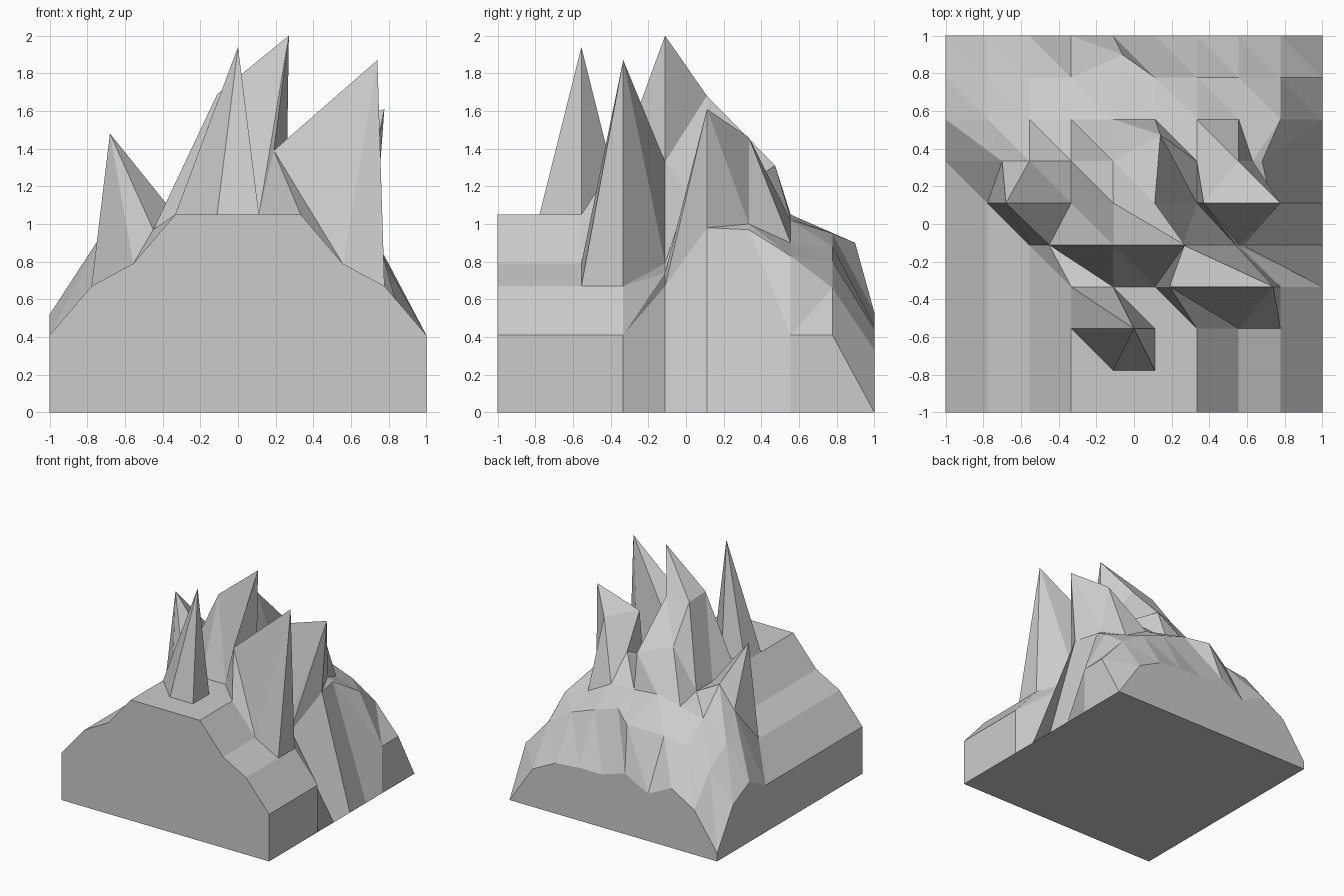
import bpy, bmesh

if "Cube" in bpy.data.objects:
    bpy.data.objects.remove(bpy.data.objects["Cube"])

N = 10
STEP = 2 / (N - 1)


def g(i):
    return -1 + i * STEP


# Height profiles across x: a constant hill at the front, falling rows at the back
hill = [.41, .67, .79, 1.05, 1.05, 1.05, 1.05, .79, .67, .41]
rows = [hill] * 6 + [
    [.41, .98, 1.17, 1.05, 1.38, 1.31, 1.22, 1.46, 1.0, .97],
    [.52, .80, .96, 1.0, 1.05, 1.03, 1.02, .90, .83, .41],
    [.41, .65, .80, .83, .90, .95, .88, .80, .66, .41],
    [.07, .39, .52, .41, .53, .46, .46, .44, .33, 0],
]

# Peaks and pulled points: (column, row) -> x, y offset, z
moved = {
    (4, 2): (0, 0, 1.94),
    (6, 3): (.19, 0, 1.39), (7, 3): (.74, 0, 1.87),
    (3, 4): (-.45, 0, .97), (4, 4): (-.11, 0, 1.69), (5, 4): (.27, 0, 2.0),
    (6, 4): (.26, 0, 1.33), (7, 4): (.54, 0, .79), (8, 4): (.56, 0, .74),
    (9, 4): (.58, 0, .67),
    (2, 5): (-.68, 0, 1.48), (4, 5): (-.11, 0, 1.68), (5, 5): (.11, 0, 1.68),
    (7, 5): (.37, 0, 1.48), (8, 5): (.777, 0, 1.61), (9, 5): (.73, 0, .98),
    (1, 6): (-.70, 0, .98), (5, 6): (.14, .14, 1.31),
    (8, 6): (.63, 0, 1.0), (9, 6): (.68, 0, .97),
    (4, 8): (-.06, .12, .90),
}

bm = bmesh.new()

# Mountain surface, split along one diagonal direction
top = {}
for j in range(N):
    for i in range(N):
        x, dy, z = moved.get((i, j), (g(i), 0, rows[j][i]))
        top[i, j] = bm.verts.new((x, g(j) + dy, z))
for j in range(N - 1):
    for i in range(N - 1):
        a, b = top[i, j], top[i + 1, j]
        c, d = top[i + 1, j + 1], top[i, j + 1]
        bm.faces.new((a, b, d))
        bm.faces.new((b, c, d))

# Skirt down to the square base
M = N - 1
ring = ([(i, 0) for i in range(M)] + [(M, j) for j in range(M)]
        + [(i, M) for i in range(M, 0, -1)] + [(0, j) for j in range(M, 0, -1)])
base = [bm.verts.new((g(i), g(j), 0)) for i, j in ring]
for k in range(len(ring)):
    n = (k + 1) % len(ring)
    bm.faces.new((base[k], base[n], top[ring[n]], top[ring[k]]))
bm.faces.new(base[::-1])

bmesh.ops.remove_doubles(bm, verts=bm.verts, dist=.0001)
bmesh.ops.recalc_face_normals(bm, faces=bm.faces)
mesh = bpy.data.meshes.new("mountain")
bm.to_mesh(mesh)
bm.free()
bpy.context.collection.objects.link(bpy.data.objects.new("mountain", mesh))
